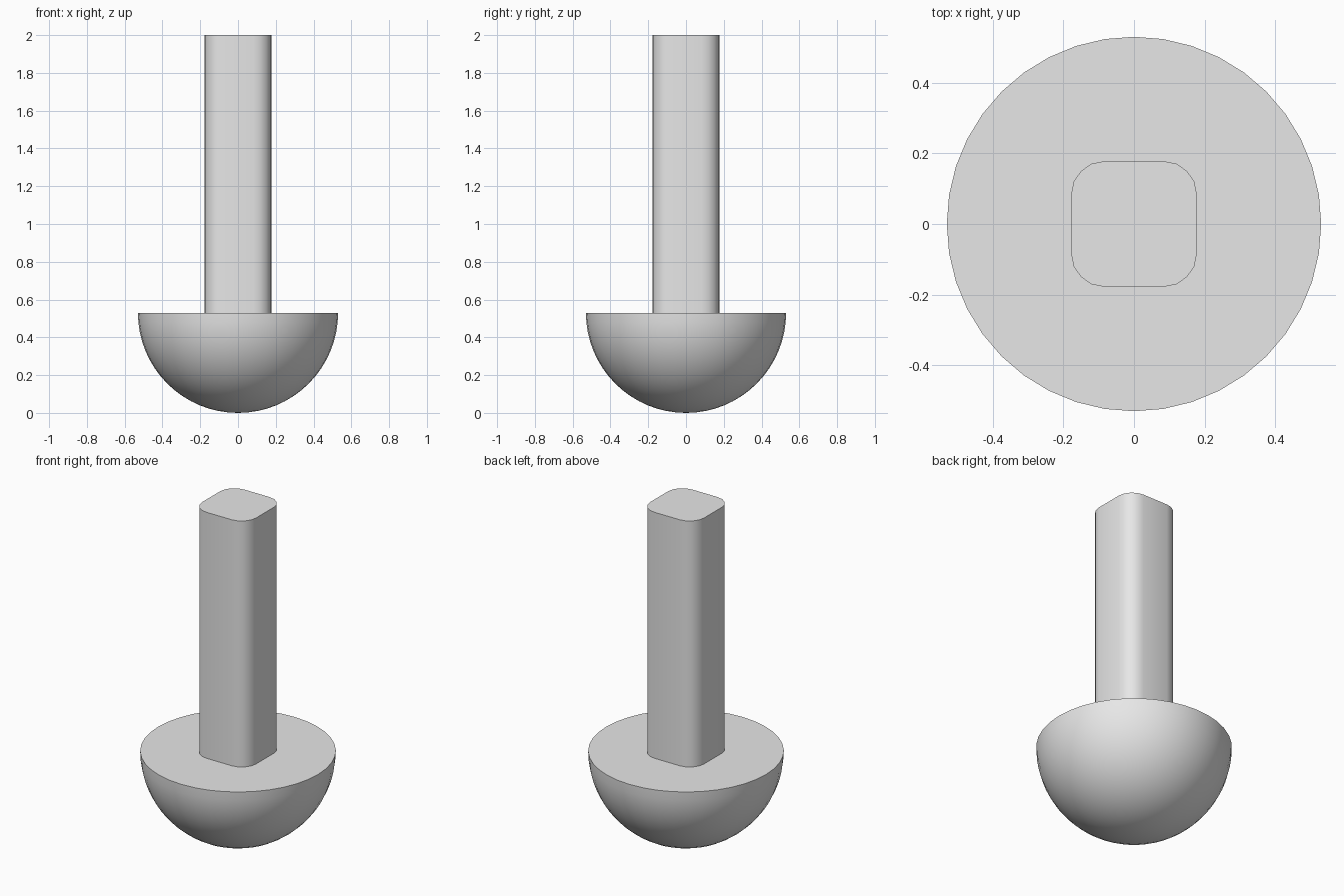
import bpy, bmesh
from math import sin, cos, pi, radians

cube = bpy.data.objects.get("Cube")
if cube:
    bpy.data.objects.remove(cube, do_unlink=True)

RADIUS = 0.53      # dome radius and rim height
HEIGHT = 2.0
HALF = 0.178       # half width of the post
CORNER = 0.095     # post corner radius
SIDES = 40
RINGS = 16

grey = bpy.data.materials.new("light grey")
grey.use_nodes = True
grey.diffuse_color = (0.8, 0.8, 0.8, 1)
grey.node_tree.nodes["Principled BSDF"].inputs["Base Color"].default_value = (0.8, 0.8, 0.8, 1)


def finish(bm, name):
    """Turn a bmesh into a smooth object with sharp edges kept."""
    bmesh.ops.recalc_face_normals(bm, faces=bm.faces)
    mesh = bpy.data.meshes.new(name)
    bm.to_mesh(mesh)
    bm.free()
    mesh.materials.append(grey)
    obj = bpy.data.objects.new(name, mesh)
    bpy.context.collection.objects.link(obj)
    bpy.ops.object.select_all(action='DESELECT')
    obj.select_set(True)
    bpy.context.view_layer.objects.active = obj
    bpy.ops.object.shade_smooth_by_angle(angle=radians(35))
    return obj


# Half-round base: quarter arc spun around z, closed by a flat top
bm = bmesh.new()
arc = []
for i in range(RINGS + 1):
    a = pi / 2 * i / RINGS
    arc.append(bm.verts.new((RADIUS * sin(a), 0, RADIUS * (1 - cos(a)))))
edges = [bm.edges.new(pair) for pair in zip(arc, arc[1:])]
bmesh.ops.spin(bm, geom=arc + edges, cent=(0, 0, 0), axis=(0, 0, 1),
               angle=2 * pi, steps=SIDES)
bmesh.ops.remove_doubles(bm, verts=bm.verts, dist=0.0005)
bmesh.ops.holes_fill(bm, edges=[e for e in bm.edges if e.is_boundary], sides=0)
finish(bm, "dome_base")

# Post: rounded square extruded up from the flat top of the base
bm = bmesh.new()
outline = []
inset = HALF - CORNER
for corner, (sx, sy) in enumerate(((1, 1), (-1, 1), (-1, -1), (1, -1))):
    for step in range(5):
        a = pi / 2 * (corner + step / 4)
        outline.append(bm.verts.new((sx * inset + CORNER * cos(a),
                                     sy * inset + CORNER * sin(a), RADIUS)))
face = bm.faces.new(outline)
top = bmesh.ops.extrude_face_region(bm, geom=[face], use_keep_orig=True)["geom"]
bmesh.ops.translate(bm, vec=(0, 0, HEIGHT - RADIUS),
                    verts=[v for v in top if isinstance(v, bmesh.types.BMVert)])
finish(bm, "post")
